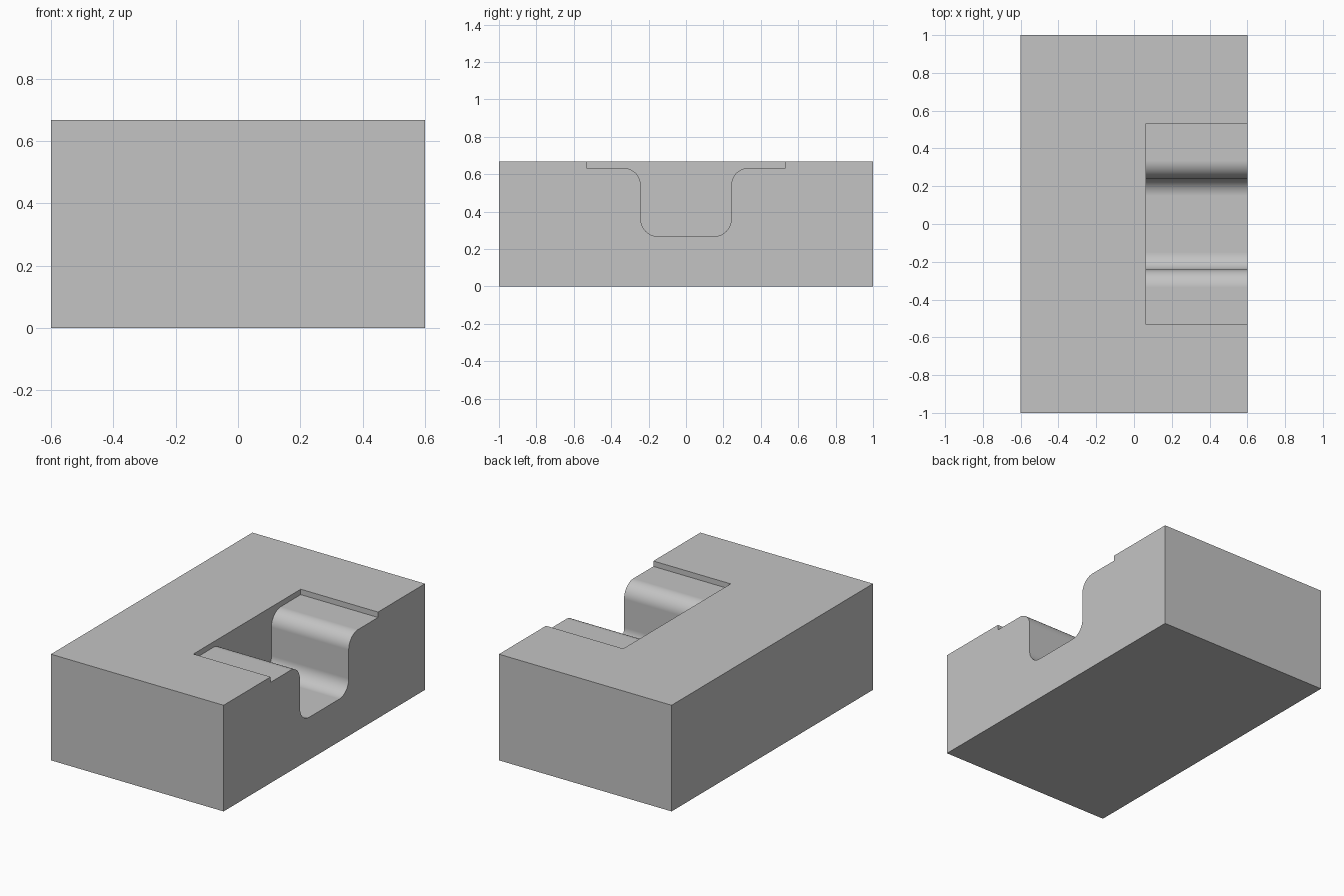
import bpy, bmesh
from math import sin, cos, radians

cube = bpy.data.objects.get("Cube")
if cube:
    bpy.data.objects.remove(cube, do_unlink=True)

# Main dimensions
WIDTH, LENGTH, HEIGHT = 1.2, 2.0, 0.667
POCKET_X = 0.063          # inner wall of the pocket
LEDGE_Y, LEDGE_Z = 0.533, 0.633
WALL_Y, FLOOR_Z = 0.242, 0.267
RADIUS, STEPS = 0.093, 16

grey = bpy.data.materials.new("plain grey")
grey.use_nodes = True
colour = (0.55, 0.55, 0.55, 1)
grey.diffuse_color = colour
grey.node_tree.nodes["Principled BSDF"].inputs["Base Color"].default_value = colour


def prism(name, profile, x0, x1):
    """Extrude a closed (y, z) profile along x."""
    bm = bmesh.new()
    face = bm.faces.new([bm.verts.new((x0, y, z)) for y, z in profile])
    moved = bmesh.ops.extrude_face_region(bm, geom=[face])["geom"]
    verts = [v for v in moved if isinstance(v, bmesh.types.BMVert)]
    bmesh.ops.translate(bm, verts=verts, vec=(x1 - x0, 0, 0))
    bmesh.ops.recalc_face_normals(bm, faces=bm.faces)
    mesh = bpy.data.meshes.new(name)
    bm.to_mesh(mesh)
    bm.free()
    mesh.materials.append(grey)
    obj = bpy.data.objects.new(name, mesh)
    bpy.context.collection.objects.link(obj)
    return obj


def arc(cy, cz, start, end):
    angles = [radians(start + (end - start) * i / STEPS) for i in range(STEPS + 1)]
    return [(cy + RADIUS * cos(a), cz + RADIUS * sin(a)) for a in angles]


# Solid block
y = LENGTH / 2
block = prism("block", [(-y, 0), (y, 0), (y, HEIGHT), (-y, HEIGHT)], -WIDTH / 2, WIDTH / 2)

# Half of the pocket section: shallow ledge, rounded shoulder, wall, rounded floor
half = [(LEDGE_Y, HEIGHT + 0.1), (LEDGE_Y, LEDGE_Z)]
half += arc(WALL_Y + RADIUS, LEDGE_Z - RADIUS, 90, 180)
half += arc(WALL_Y - RADIUS, FLOOR_Z + RADIUS, 0, -90)
section = half + [(-py, pz) for py, pz in reversed(half)]
cutter = prism("pocket_cutter", section, POCKET_X, WIDTH / 2 + 0.1)
cutter.hide_render = True

# Cut the pocket through the left side and the top
cut = block.modifiers.new("pocket", "BOOLEAN")
cut.operation = "DIFFERENCE"
cut.solver = "EXACT"
cut.object = cutter
bpy.ops.object.select_all(action="DESELECT")
block.select_set(True)
bpy.context.view_layer.objects.active = block
bpy.ops.object.modifier_apply(modifier=cut.name)
bpy.data.objects.remove(cutter, do_unlink=True)

# Smooth the rounded surfaces, keep the corners crisp
bpy.ops.object.shade_smooth_by_angle(angle=radians(30))
weighted = block.modifiers.new("flat faces", "WEIGHTED_NORMAL")
weighted.keep_sharp = True
